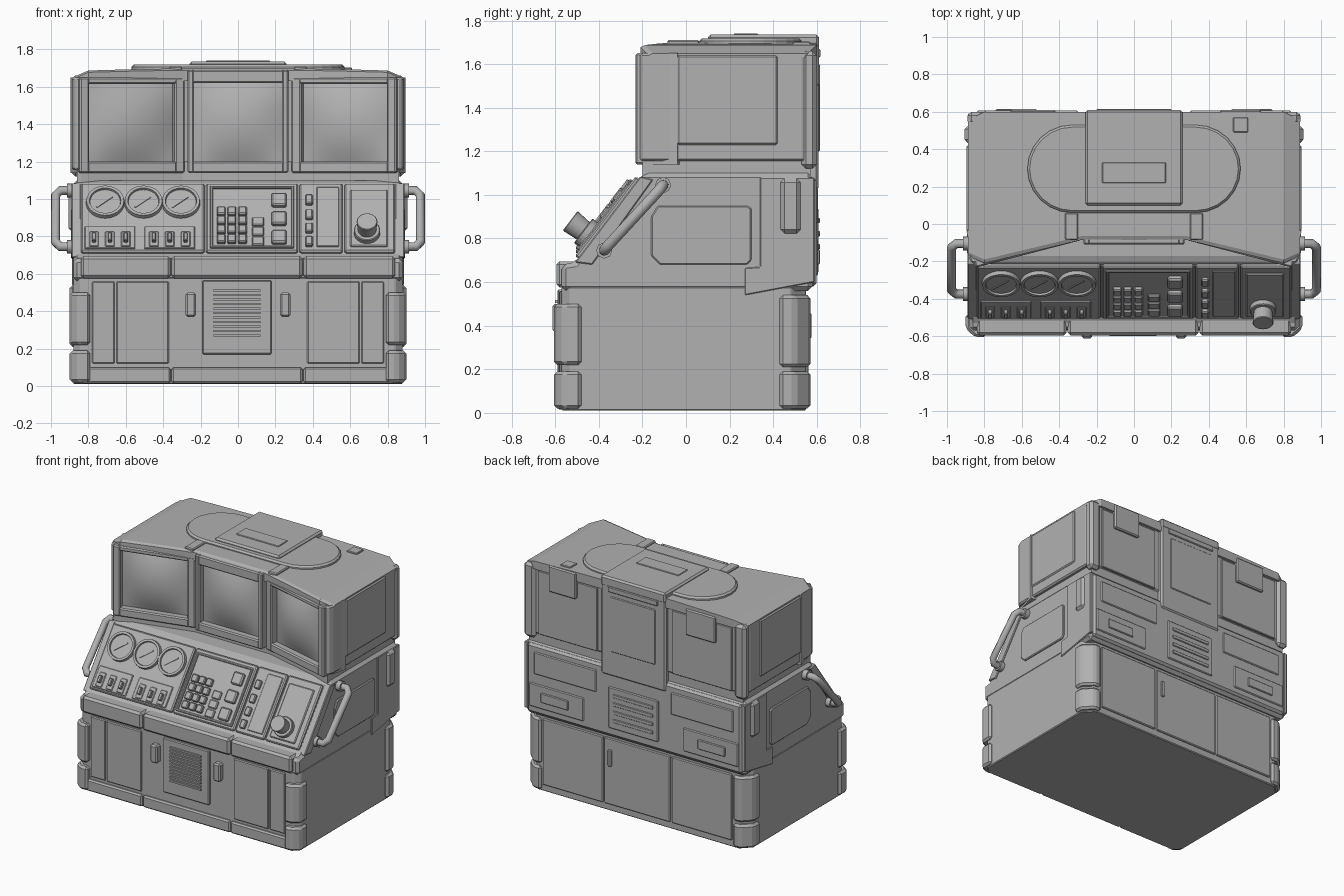
import bpy, bmesh, math
from mathutils import Matrix, Vector

cube = bpy.data.objects.get("Cube")
if cube:
    bpy.data.objects.remove(cube)

grey = bpy.data.materials.new("light_grey")
grey.use_nodes = True
grey.diffuse_color = (0.44, 0.44, 0.44, 1)
grey.node_tree.nodes["Principled BSDF"].inputs["Base Color"].default_value = (0.44, 0.44, 0.44, 1)
I = Matrix.Identity(4)


def finish(name, bm, M=I, bevel=0.0, smooth=False):
    bmesh.ops.recalc_face_normals(bm, faces=bm.faces)
    me = bpy.data.meshes.new(name)
    bm.to_mesh(me)
    bm.free()
    me.materials.append(grey)
    ob = bpy.data.objects.new(name, me)
    bpy.context.collection.objects.link(ob)
    ob.matrix_world = M
    if smooth:
        me.shade_smooth()
    if bevel:
        mod = ob.modifiers.new("Bevel", "BEVEL")
        mod.width, mod.segments, mod.limit_method = bevel, 1, "ANGLE"
    return ob


def prism(name, pts, axis, lo, hi, bevel=0.0, M=I):
    """Extrude a 2D outline along axis x, y or z."""
    bm = bmesh.new()
    place = {"x": lambda a, b, h: (h, a, b), "y": lambda a, b, h: (a, h, b), "z": lambda a, b, h: (a, b, h)}[axis]
    rings = [[bm.verts.new(place(a, b, h)) for a, b in pts] for h in (lo, hi)]
    for ring in rings:
        bm.faces.new(ring)
    for i in range(len(pts)):
        j = (i + 1) % len(pts)
        bm.faces.new((rings[0][i], rings[0][j], rings[1][j], rings[1][i]))
    return finish(name, bm, M, bevel)


def mirrored(half):
    return half + [(-x, y) for x, y in reversed(half)]


def box(name, x, y, z, bevel=0.006, M=I):
    return prism(name, [(x[0], y[0]), (x[1], y[0]), (x[1], y[1]), (x[0], y[1])], "z", z[0], z[1], bevel, M)


def pair(name, x, y, z, bevel=0.006):
    box("left_" + name, x, y, z, bevel)
    box("right_" + name, (-x[1], -x[0]), y, z, bevel)


def disc(name, u, v, w0, w1, r, M, r2=None):
    bm = bmesh.new()
    bmesh.ops.create_cone(bm, cap_ends=True, segments=24, radius1=r, radius2=r2 or r, depth=w1 - w0,
                          matrix=Matrix.Translation((u, v, (w0 + w1) / 2)))
    return finish(name, bm, M, .004)


def tube(name, points, r):
    cu = bpy.data.curves.new(name, "CURVE")
    cu.dimensions, cu.bevel_depth, cu.bevel_resolution, cu.use_fill_caps = "3D", r, 2, True
    sp = cu.splines.new("POLY")
    sp.points.add(len(points) - 1)
    for p, co in zip(sp.points, points):
        p.co = (*co, 1)
    cu.materials.append(grey)
    bpy.context.collection.objects.link(bpy.data.objects.new(name, cu))


# Cabinet: chamfered lower block and sloped console shoulder
prism("lower_cabinet", mirrored([(.84, -.57), (.88, -.53), (.88, .48), (.81, .55)]), "z", .01, .58, .006)
prism("upper_cabinet", [(-.57, .56), (-.57, .68), (-.51, .69), (-.21, 1.08), (-.19, 1.1), (.58, 1.1), (.58, .56)],
      "x", -.88, .88, .02)

# Front lower section
for x0, x1 in ((-.84, -.36), (-.355, .345), (.35, .84)):
    box("front_ledge", (x0, x1), (-.595, -.48), (.575, .695), .015)
    box("base_rail", (x0, x1), (-.59, -.5), (.015, .1), .01)
pair("front_door", (.37, .65), (-.582, -.55), (.12, .56))
pair("front_outer_panel", (.66, .78), (-.58, -.55), (.12, .56))
box("vent_panel", (-.19, .18), (-.59, -.55), (.17, .565))
for i in range(11):
    z = .265 + i * .024
    box("vent_slat", (-.13, .12), (-.6, -.58), (z, z + .012), 0)
pair("latch", (.225, .28), (-.612, -.55), (.37, .5), .01)

# Corner guards
for s, side in ((1, "left"), (-1, "right")):
    back = [(s * x, y) for x, y in ((.77, .5), (.77, .57), (.83, .57), (.9, .5), (.9, .43), (.85, .43))]
    front = [(s * x, y) for x, y in ((.79, -.5), (.79, -.605), (.85, -.605), (.9, -.56), (.9, -.48), (.85, -.48))]
    for z0, z1 in ((.02, .19), (.21, .54)):
        prism(side + "_back_guard", back, "z", z0, z1, .015)
    for z0, z1 in ((.02, .19), (.22, .5)):
        prism(side + "_front_guard", front, "z", z0, z1, .015)
pair("back_upper_guard", (.8, .905), (.43, .53), (.82, 1.08), .022)

# Side plates and grab handles
for s, side in ((1, "left"), (-1, "right")):
    prism(side + "_side_plate", [(-.16, .72), (-.12, .68), (.28, .68), (.3, .7), (.3, .94), (.28, .95),
                                 (-.13, .95), (-.16, .9)], "x", s * .87, s * .892, .006)
    prism(side + "_back_wrap", [(.27, .54), (.59, .6), (.59, 1.08), (.34, 1.08), (.34, .67), (.27, .665)],
          "x", s * .86, s * .887, .004)
    prism(side + "_slope_rim", [(-.51, .69), (-.21, 1.085), (-.15, 1.07), (-.43, .68)], "x", s * .84, s * .89, .005)
    tube(side + "_grab_handle", [(s * x, y, z) for x, y, z in (
        (.87, -.375, .745), (.95, -.375, .745), (.975, -.355, .77), (.975, -.125, 1.02), (.95, -.105, 1.045),
        (.87, -.105, 1.045))], .025)
    for y, z in ((-.375, .745), (-.105, 1.045)):
        tube(side + "_handle_mount", [(s * .87, y, z), (s * .915, y, z)], .037)

# Sloped console: local u = x, v = up the slope, w = outward
up = Vector((0, .29, .38)).normalized()
out = Vector((0, -up.z, up.y))
P = Matrix(((1, 0, 0, 0), (0, up.y, out.y, -.512), (0, up.z, out.z, .684), (0, 0, 0, 1)))
for x0, x1 in ((-.84, -.18), (-.17, .32), (.33, .56), (.57, .84)):
    box("console_plate", (x0, x1), (.03, .49), (-.02, .02), .008, P)
for u in (-.71, -.505, -.305):
    disc("gauge_face", u, .355, .01, .032, .085, P)
    bm = bmesh.new()
    rim = [[bm.verts.new((u + r * math.cos(a), .355 + r * math.sin(a), w)) for r, w in
            ((.104, .01), (.1, .043), (.084, .043), (.08, .02))] for a in (math.tau * i / 28 for i in range(28))]
    for a, b in zip(rim, rim[1:] + rim[:1]):
        for k in range(4):
            bm.faces.new((a[k], b[k], b[(k + 1) % 4], a[(k + 1) % 4]))
    finish("gauge_rim", bm, P)
    needle = P @ Matrix.Translation((u, .355, 0)) @ Matrix.Rotation(.7, 4, "Z")
    box("gauge_needle", (-.06, .05), (-.004, .004), (.025, .037), 0, needle)
for u0 in (-.685, -.365):
    box("switch_plate", (u0 - .135, u0 + .135), (.045, .195), (.01, .028), .004, P)
    for du in (-.085, 0, .085):
        box("switch_base", (u0 + du - .025, u0 + du + .025), (.055, .155), (.02, .034), .004, P)
        box("switch_lever", (u0 + du - .011, u0 + du + .011), (.08, .13), (.03, .058), .004, P)
for u in ((-.15, -.135), (.285, .3)):
    box("keypad_frame_side", u, (.05, .465), (.01, .032), .004, P)
for v in ((.05, .065), (.45, .465)):
    box("keypad_frame_end", (-.15, .3), v, (.01, .032), .004, P)
for i in range(3):
    for j in range(4):
        u, v = -.09 + i * .057, .105 + j * .062
        box("key", (u - .023, u + .023), (v - .026, v + .026), (.01, .045), .006, P)
    box("square_button", (.18, .26), (.075 + i * .125, .16 + i * .125), (.01, .045), .008, P)
for v in (.095, .16, .225):
    box("side_key", (.075, .14), (v - .028, v + .028), (.01, .034), .006, P)
for v in (.09, .18, .27, .37):
    box("rocker", (.36, .4), (v - .03, v + .03), (.01, .042), .006, P)
box("rocker_cover", (.42, .54), (.06, .46), (.01, .027), .004, P)
box("knob_plate", (.6, .8), (.06, .44), (.01, .03), .006, P)
disc("knob_collar", .69, .145, .02, .06, .07, P)
disc("knob", .69, .145, .04, .135, .048, P, .056)

# Monitor housing
prism("housing_neck", mirrored([(.3, -.06), (.84, -.2), (.86, -.2), (.86, .57)]), "z", 1.08, 1.2)
prism("monitor_housing", mirrored([(.28, .02), (.82, -.14), (.84, -.21), (.87, -.21), (.887, -.17),
                                   (.887, .54), (.85, .58)]), "z", 1.155, 1.65, .01)


def monitor(name, cx, cy, angle, w, z0, z1, sw, s0, s1):
    """Bezel box with a recessed opening and a bulging screen."""
    M = Matrix.Translation((cx, cy, 0)) @ Matrix.Rotation(angle, 4, "Z")
    pz = (s0 + s1) / 2
    box(name + "_back", (-w, w), (.055, .2), (z0, z1), 0, M)
    for x in ((-w, -sw), (sw, w)):
        box(name + "_bezel_side", x, (0, .06), (z0, z1), .008, M)
    for z in ((z0, s0), (s1, z1)):
        box(name + "_bezel_end", (-sw - .01, sw + .01), (0, .06), z, .008, M)
    bm = bmesh.new()
    bmesh.ops.create_grid(bm, x_segments=10, y_segments=10, size=1)
    for v in bm.verts:
        a, b = v.co.x, v.co.y
        v.co = (a * sw, .05 - .05 * (1 - a * a) * (1 - b * b), pz + b * (s1 - s0) / 2)
    finish(name + "_screen", bm, M, smooth=True)


tilt = .255
monitor("centre_monitor", 0, -.11, 0, .27, 1.14, 1.69, .235, 1.2, 1.62)
monitor("left_monitor", .565, -.16, -tilt, .29, 1.14, 1.65, .236, 1.2, 1.615)
monitor("right_monitor", -.565, -.16, tilt, .29, 1.14, 1.65, .236, 1.2, 1.615)
pair("housing_side_plate", (.87, .896), (-.04, .42), (1.23, 1.64), .008)
pair("housing_back_post", (.8, .89), (.53, .6), (1.12, 1.66), .02)

# Crowned roof with a swept-back front edge
bm = bmesh.new()
rows = []
for x in (-.887, -.8, -.6, -.44, -.28, 0, .28, .44, .6, .8, .887):
    front = -.085 - max(0, min(abs(x), .83) - .28) * .24 + max(0, abs(x) - .83) * .8
    top = 1.7 - .02 * x * x - max(0, abs(x) - .8) * .4
    back = .6 - max(0, abs(x) - .8) * .5
    rows.append([bm.verts.new(c) for c in ((x, front, 1.63), (x, front, top - .01), (x, front + .02, top),
                                           (x, back, top), (x, back, 1.63))])
for a, b in zip(rows, rows[1:]):
    for k in range(5):
        bm.faces.new((a[k], b[k], b[(k + 1) % 5], a[(k + 1) % 5]))
bm.faces.new(rows[0])
bm.faces.new(rows[-1])
finish("roof", bm)
pill = [(s * .33 + .24 * math.cos(a), .295 + .235 * math.sin(a)) for s, t in ((1, -.5), (-1, .5))
        for a in (math.pi * (t + i / 12) for i in range(13))]
prism("roof_pill", pill, "z", 1.66, 1.718, .012)
box("roof_spine", (-.26, .26), (.1, .61), (1.66, 1.735), .012)
box("roof_spine_inset", (-.17, .17), (.22, .33), (1.72, 1.741), .003)
pair("roof_bracket", (.3, .37), (-.085, .06), (1.66, 1.71))
box("roof_hatch", (.53, .61), (.49, .57), (1.66, 1.703), .004)

# Rear of the housing
box("rear_spine", (-.26, .26), (.55, .608), (1.02, 1.73), .012)
box("rear_spine_panel", (-.18, .18), (.6, .614), (1.2, 1.6), .005)
box("rear_spine_grip", (-.2, .2), (.6, .616), (1.63, 1.67), .005)
box("left_rear_clamp", (.46, .68), (.57, .61), (1.5, 1.69), .008)
box("right_rear_clamp", (-.66, -.42), (.57, .61), (1.48, 1.67), .008)
pair("rear_housing_panel", (.3, .78), (.57, .59), (1.16, 1.62), .004)

# Rear band and doors
box("rear_band", (-.86, .86), (.54, .598), (.58, 1.08), .015)
pair("rear_band_upper", (.3, .8), (.58, .606), (.87, 1.03), .006)
pair("rear_band_lower", (.4, .84), (.58, .606), (.63, .8), .006)
pair("rear_slot_cover", (.52, .74), (.6, .614), (.68, .75), .005)
box("rear_vent_plate", (-.2, .2), (.58, .607), (.64, .94), .006)
for i in range(4):
    box("rear_vent_slat", (-.16, .16), (.6, .614), (.69 + i * .06, .715 + i * .06), .003)
box("rear_centre_door", (-.265, .265), (.53, .562), (.06, .54))
pair("rear_side_door", (.275, .76), (.53, .562), (.06, .54))
box("rear_door_pull", (.2, .23), (.55, .575), (.34, .46))
